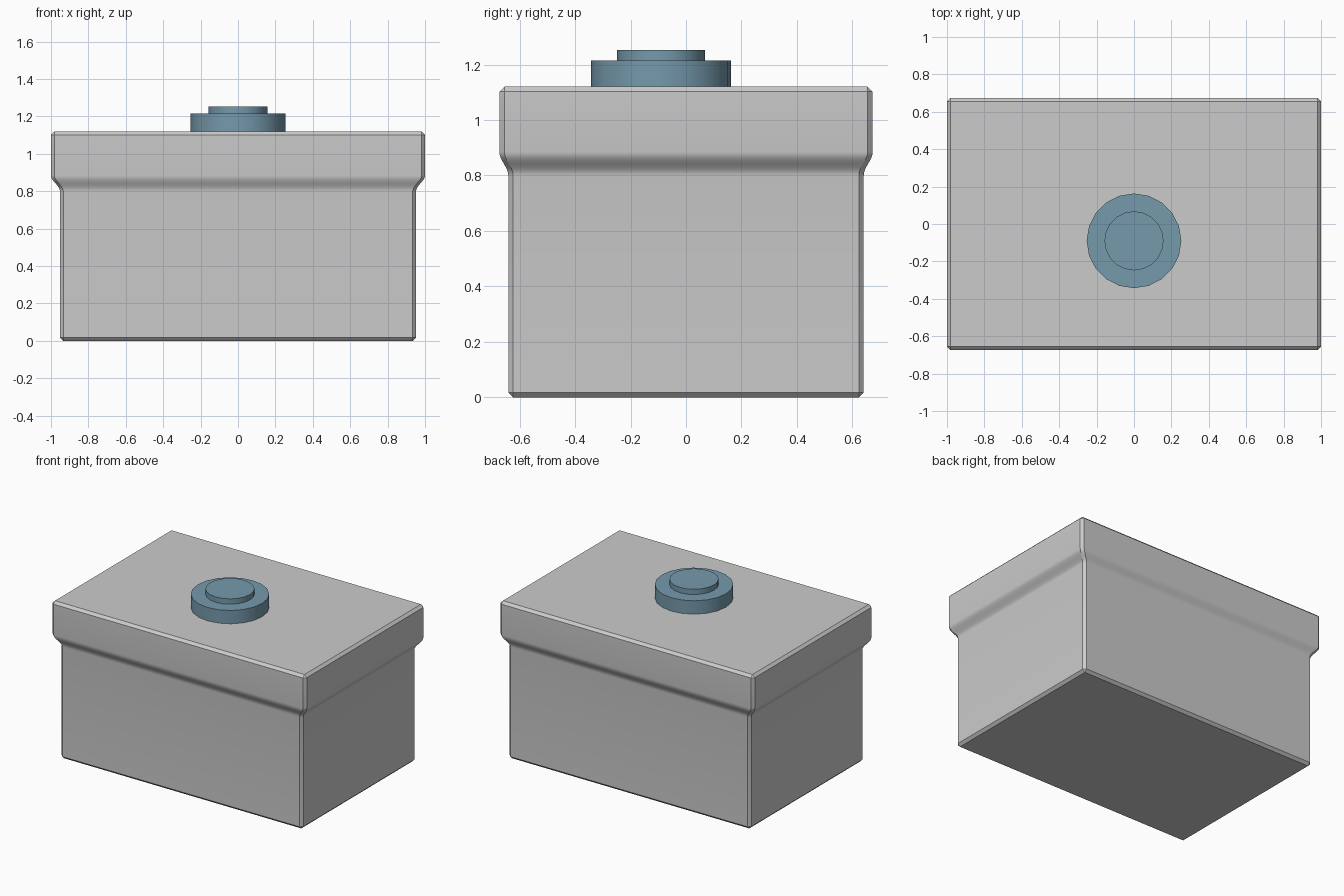
import bpy, bmesh, math

if "Cube" in bpy.data.objects:
    bpy.data.objects.remove(bpy.data.objects["Cube"])

C = 0.018                      # chamfer width
UX, UY = 1.0, 0.673            # upper half sizes
LX, LY = 0.952, 0.641          # lower half sizes


def finish(name, bm, mat=None):
    bmesh.ops.remove_doubles(bm, verts=bm.verts, dist=0.0005)
    bmesh.ops.recalc_face_normals(bm, faces=bm.faces)
    me = bpy.data.meshes.new(name)
    bm.to_mesh(me)
    bm.free()
    ob = bpy.data.objects.new(name, me)
    bpy.context.collection.objects.link(ob)
    if mat:
        me.materials.append(mat)
    bpy.ops.object.select_all(action='DESELECT')
    bpy.context.view_layer.objects.active = ob
    ob.select_set(True)
    bpy.ops.object.shade_smooth_by_angle(angle=math.radians(30))
    return ob


def loft(rings):
    """Bridge closed rings of points and cap both ends."""
    bm = bmesh.new()
    loops = [[bm.verts.new(p) for p in r] for r in rings]
    n = len(loops[0])
    for a, b in zip(loops, loops[1:]):
        for i in range(n):
            j = (i + 1) % n
            bm.faces.new((a[i], a[j], b[j], b[i]))
    bm.faces.new(loops[0][::-1])
    bm.faces.new(loops[-1])
    return bm


def chamfered_rect(hx, hy, c, z):
    pts = []
    for sx, sy in ((1, 1), (-1, 1), (-1, -1), (1, -1)):
        corner = [(sx * hx, sy * (hy - c), z), (sx * (hx - c), sy * hy, z)]
        pts += corner if sx * sy > 0 else corner[::-1]
    return pts


def circle(r, z, cy, n=20):
    return [(r * math.cos(2 * math.pi * i / n),
             cy + r * math.sin(2 * math.pi * i / n), z) for i in range(n)]


# box body: straight lower walls, S-curved ledge, wider rim
rings = [chamfered_rect(LX - C, LY - C, 0, 0),
         chamfered_rect(LX, LY, C, C)]
STEPS = 8
for k in range(STEPS + 1):
    t = k / STEPS
    s = (1 - math.cos(math.pi * t)) / 2
    rings.append(chamfered_rect(LX + (UX - LX) * s, LY + (UY - LY) * s, C, 0.80 + 0.085 * t))
rings += [chamfered_rect(UX, UY, C, 1.12 - C),
          chamfered_rect(UX - C, UY - C, 0, 1.12)]
finish("box_body", loft(rings))

# stepped round button on the top
blue = bpy.data.materials.new("button_blue")
blue.diffuse_color = (0.18, 0.32, 0.41, 1)
blue.use_nodes = True
blue.node_tree.nodes["Principled BSDF"].inputs["Base Color"].default_value = blue.diffuse_color
BY = -0.09
for name, r, z0, z1 in (("button_base", 0.253, 1.12, 1.215),
                        ("button_cap", 0.158, 1.215, 1.253)):
    finish(name, loft([circle(r, z0, BY), circle(r, z1, BY)]), blue)
